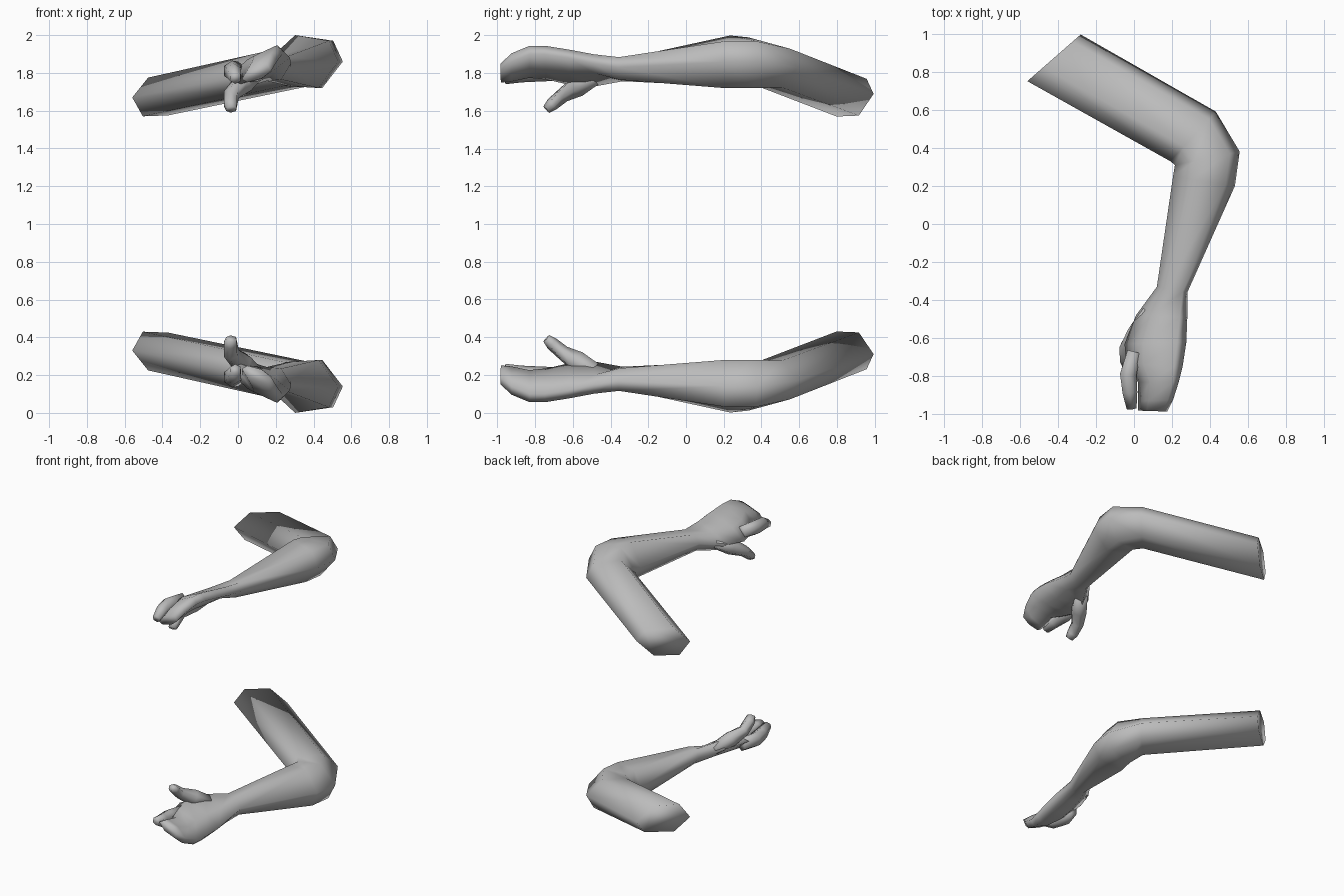
import bpy, bmesh, math
from mathutils import Vector

if "Cube" in bpy.data.objects:
    bpy.data.objects.remove(bpy.data.objects["Cube"])

skin = bpy.data.materials.new("plain grey")
skin.diffuse_color = (0.5, 0.5, 0.5, 1)
skin.use_nodes = True
skin.node_tree.nodes["Principled BSDF"].inputs["Base Color"].default_value = skin.diffuse_color


def loft(name, rings):
    """Skin closed cross-sections, cap both ends, mirror about z = 1."""
    bm = bmesh.new()
    loops = [[bm.verts.new((x, y, z - 1)) for x, y, z in r] for r in rings]
    n = len(loops[0])
    for a, b in zip(loops, loops[1:]):
        for i in range(n):
            j = (i + 1) % n
            bm.faces.new((a[i], a[j], b[j], b[i]))
    bm.faces.new(loops[0][::-1])
    bm.faces.new(loops[-1])
    bmesh.ops.recalc_face_normals(bm, faces=bm.faces)
    for f in bm.faces:
        f.smooth = True
    me = bpy.data.meshes.new(name)
    bm.to_mesh(me)
    bm.free()
    me.materials.append(skin)
    ob = bpy.data.objects.new(name, me)
    ob.location.z = 1
    bpy.context.collection.objects.link(ob)
    mod = ob.modifiers.new("mirrored pair", 'MIRROR')
    mod.use_axis = (False, False, True)
    mod.use_clip = False
    mod.use_mirror_merge = False
    return ob


def section(inner, outer, side_z, bottom_z, top_z):
    """Six-sided section spanning the inner and outer side of the arm."""
    a, b = Vector(inner), Vector(outer)
    spans = (0, .2, .68, 1, .85, .3)
    heights = (side_z[0], *bottom_z, side_z[1], *reversed(top_z))
    return [(*a.lerp(b, t), z) for t, z in zip(spans, heights)]


def digit(name, stations, sides=6):
    """Finger from (centre, half width, half height) stations."""
    pts = [Vector(s[0]) for s in stations]
    rings = []
    for i, (c, w, h) in enumerate(stations):
        d = (pts[min(i + 1, len(pts) - 1)] - pts[max(i - 1, 0)]).normalized()
        side = d.cross(Vector((0, 0, 1))).normalized()
        up = side.cross(d)
        rings.append([pts[i] + side * w * math.cos(t) + up * h * math.sin(t)
                      for t in (2 * math.pi * k / sides + math.pi / 6 for k in range(sides))])
    return loft(name, rings)


# Shoulder end, three elbow sections, wrist
limb = [
    section((-.56, .75), (-.28, .995), (1.67, 1.69), (1.57, 1.575), (1.775, 1.77)),
    section((.19, .33), (.43, .59), (1.82, 1.83), (1.73, 1.725), (1.94, 1.93)),
    section((.215, .31), (.555, .38), (1.83, 1.86), (1.73, 1.72), (1.99, 1.97)),
    section((.205, .25), (.53, .20), (1.84, 1.86), (1.73, 1.72), (2.0, 1.97)),
    section((.12, -.33), (.28, -.36), (1.82, 1.83), (1.757, 1.765), (1.875, 1.885)),
]
# Palm, then the joined outer fingers curling down
hand = [
    section((.01, -.48), (.28, -.49), (1.78, 1.85), (1.73, 1.80), (1.85, 1.90)),
    section((-.05, -.63), (.275, -.62), (1.77, 1.88), (1.74, 1.80), (1.85, 1.925)),
    section((-.04, -.73), (.255, -.75), (1.79, 1.90), (1.765, 1.81), (1.87, 1.945)),
    section((.02, -.83), (.235, -.83), (1.80, 1.90), (1.775, 1.82), (1.89, 1.945)),
    section((.02, -.93), (.205, -.925), (1.77, 1.86), (1.755, 1.79), (1.86, 1.905)),
    section((.02, -.98), (.175, -.985), (1.765, 1.81), (1.75, 1.77), (1.82, 1.85)),
]
loft("arm", limb + hand)

# Separate index finger
digit("index_finger", [
    ((0, -.67, 1.81), .04, .05), ((-.03, -.79, 1.81), .05, .055),
    ((-.022, -.88, 1.80), .045, .05), ((-.013, -.965, 1.77), .03, .03)])

# Thumb pointing away from the palm
digit("thumb", [
    ((.09, -.46, 1.79), .05, .04), ((.02, -.57, 1.735), .06, .06),
    ((-.035, -.65, 1.685), .045, .04), ((-.04, -.71, 1.635), .04, .035),
    ((-.035, -.74, 1.607), .03, .024)])
